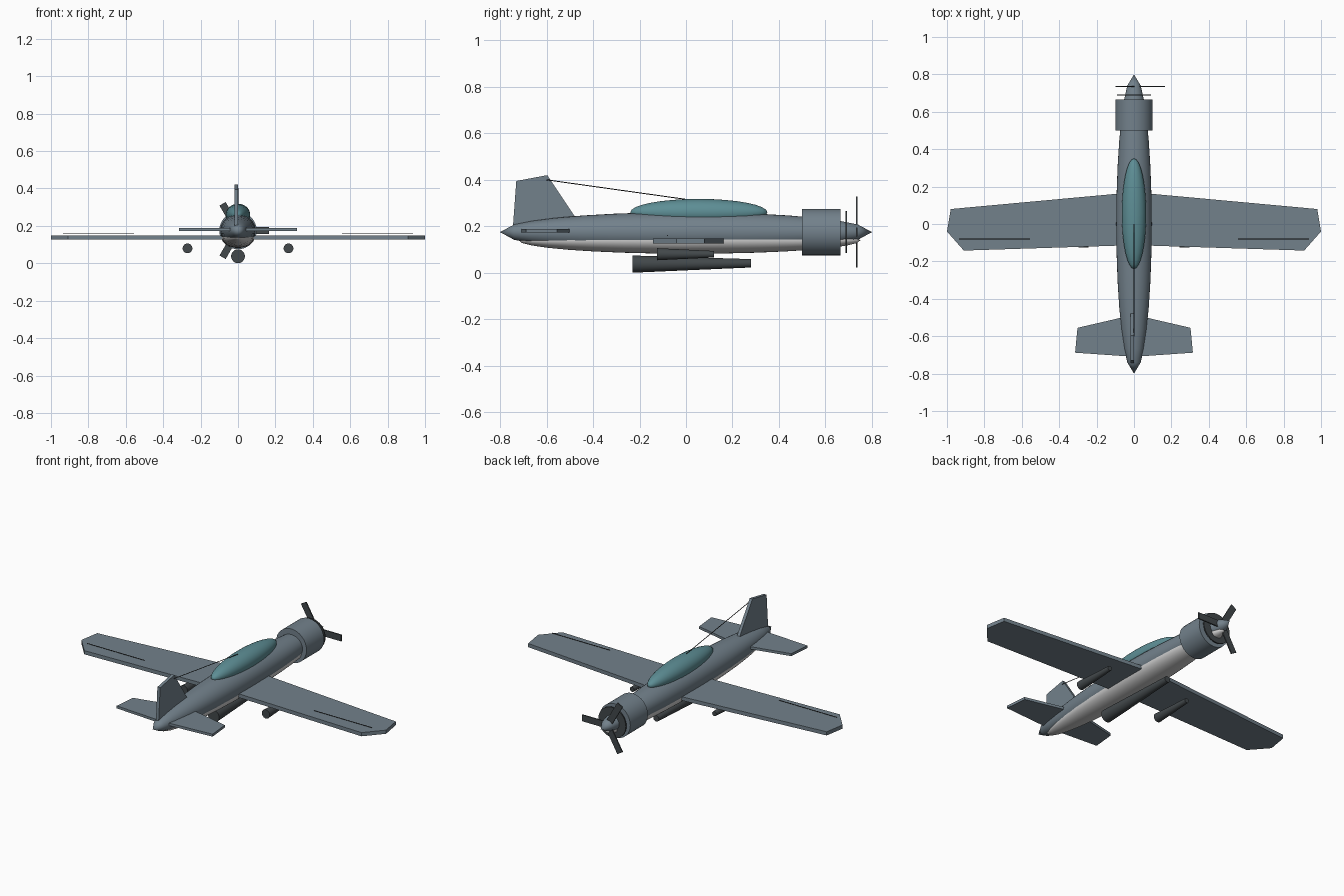
import bpy, bmesh, math
from mathutils import Matrix, Vector

if "Cube" in bpy.data.objects:
    bpy.data.objects.remove(bpy.data.objects["Cube"])


def material(name, rgb):
    m = bpy.data.materials.new(name)
    m.diffuse_color = (*rgb, 1)
    m.use_nodes = True
    m.node_tree.nodes["Principled BSDF"].inputs["Base Color"].default_value = m.diffuse_color
    return m


SKIN = material("blue_grey", (0.17, 0.22, 0.26))
GLASS = material("teal_glass", (0.11, 0.27, 0.30))
PALE = material("pale_grey", (0.72, 0.72, 0.71))
DARK = material("dark_grey", (0.055, 0.065, 0.07))
BLACK = material("black", (0.02, 0.02, 0.02))


def finish(name, bm, mat, smooth=False):
    bmesh.ops.recalc_face_normals(bm, faces=bm.faces)
    me = bpy.data.meshes.new(name)
    bm.to_mesh(me)
    bm.free()
    ob = bpy.data.objects.new(name, me)
    bpy.context.collection.objects.link(ob)
    me.materials.append(mat)
    if smooth:
        bpy.context.view_layer.objects.active = ob
        ob.select_set(True)
        bpy.ops.object.shade_smooth_by_angle(angle=math.radians(35))
        ob.select_set(False)
    return ob


def spindle(name, centre, radii, mat, pointed=False, segs=32):
    """Ellipsoid along y; optionally with straight conical tips."""
    steps = [i * 11.25 for i in range(2 if pointed else 1, 15 if pointed else 16)]
    bm = bmesh.new()
    rings = []
    for a in map(math.radians, steps):
        rings.append([bm.verts.new((
            centre[0] + radii[0] * math.sin(a) * math.cos(t),
            centre[1] - radii[1] * math.cos(a),
            centre[2] + radii[2] * math.sin(a) * math.sin(t)))
            for t in (2 * math.pi * k / segs for k in range(segs))])
    for r, s in zip(rings, rings[1:]):
        for k in range(segs):
            n = (k + 1) % segs
            bm.faces.new((r[k], r[n], s[n], s[k]))
    for ring, sign in ((rings[0], -1), (rings[-1], 1)):
        tip = bm.verts.new((centre[0], centre[1] + sign * radii[1], centre[2]))
        for k in range(segs):
            bm.faces.new((ring[k], ring[(k + 1) % segs], tip))
    return finish(name, bm, mat, True)


def rod(name, a, b, r1, r2, mat, segs=32):
    """Round rod or cone from a to b."""
    a, b = Vector(a), Vector(b)
    d = b - a
    bm = bmesh.new()
    bmesh.ops.create_cone(
        bm, cap_ends=True, segments=segs, radius1=r1, radius2=r2, depth=d.length,
        matrix=Matrix.Translation((a + b) / 2) @ d.to_track_quat('Z', 'Y').to_matrix().to_4x4())
    return finish(name, bm, mat, True)


def plate(name, outline, thickness, mat):
    """Flat outline (3D points) extruded along the thickness vector."""
    bm = bmesh.new()
    face = bm.faces.new([bm.verts.new(p) for p in outline])
    ext = bmesh.ops.extrude_face_region(bm, geom=[face], use_keep_orig=True)
    verts = [v for v in ext["geom"] if isinstance(v, bmesh.types.BMVert)]
    bmesh.ops.translate(bm, verts=verts, vec=thickness)
    return finish(name, bm, mat)


def mirrored(half, z):
    """Half outline from the centre line, mirrored in x."""
    return [(x, y, z) for x, y in half] + [(-x, y, z) for x, y in reversed(half) if x > 0]


AXIS = 0.175

# Body, belly and canopy
spindle("fuselage", (0, 0, AXIS), (0.095, 0.80, 0.086), SKIN, pointed=True)
spindle("belly", (0, 0.015, 0.14), (0.088, 0.735, 0.058), PALE)
spindle("canopy", (0, 0.055, 0.26), (0.065, 0.295, 0.058), GLASS)

# Engine cowling and dark front plate
rod("cowling", (0, 0.50, AXIS), (0, 0.665, AXIS), 0.10, 0.10, SKIN)
rod("engine_disc", (0, 0.686, AXIS), (0, 0.693, AXIS), 0.09, 0.09, DARK)

# Propeller blades
for i in range(3):
    bm = bmesh.new()
    bmesh.ops.create_cube(
        bm, size=1,
        matrix=Matrix.Translation((0, 0.735, AXIS))
        @ Matrix.Rotation(math.radians(120 * i), 4, 'Y')
        @ Matrix.Translation((0.0825, 0, 0)) @ Matrix.Diagonal((0.165, 0.007, 0.038, 1)))
    finish(f"propeller_blade_{i + 1}", bm, DARK)

# Main wing and tailplane
plate("wing", mirrored([(0, 0.17), (0.98, 0.08), (1.0, -0.04), (0.91, -0.142), (0, -0.113)], 0.126),
      (0, 0, 0.022), SKIN)
plate("tailplane", mirrored([(0, -0.485), (0.302, -0.555), (0.315, -0.688), (0, -0.71)], 0.173),
      (0, 0, 0.015), SKIN)

# Vertical fin
plate("fin", [(-0.018, y, z) for y, z in
              ((-0.745, 0.19), (-0.73, 0.395), (-0.597, 0.42), (-0.46, 0.215))],
      (0.018, 0, 0), SKIN)

# Stores below the wing and body, and aileron lines
rod("centre_tank", (0, -0.23, 0.0375), (0, 0.28, 0.041), 0.037, 0.018, DARK)
for side, s in (("left", -1), ("right", 1)):
    rod(f"{side}_wing_pod", (s * 0.27, -0.125, 0.08), (s * 0.27, 0.12, 0.08), 0.026, 0.014, DARK)
    rod(f"{side}_aileron_line", (s * 0.555, -0.08, 0.161), (s * 0.935, -0.08, 0.161),
        0.002, 0.002, BLACK, 6)

# Aerial wire from fin to canopy
rod("aerial_wire", (0, -0.60, 0.40), (0, 0.0, 0.316), 0.002, 0.002, BLACK, 6)
